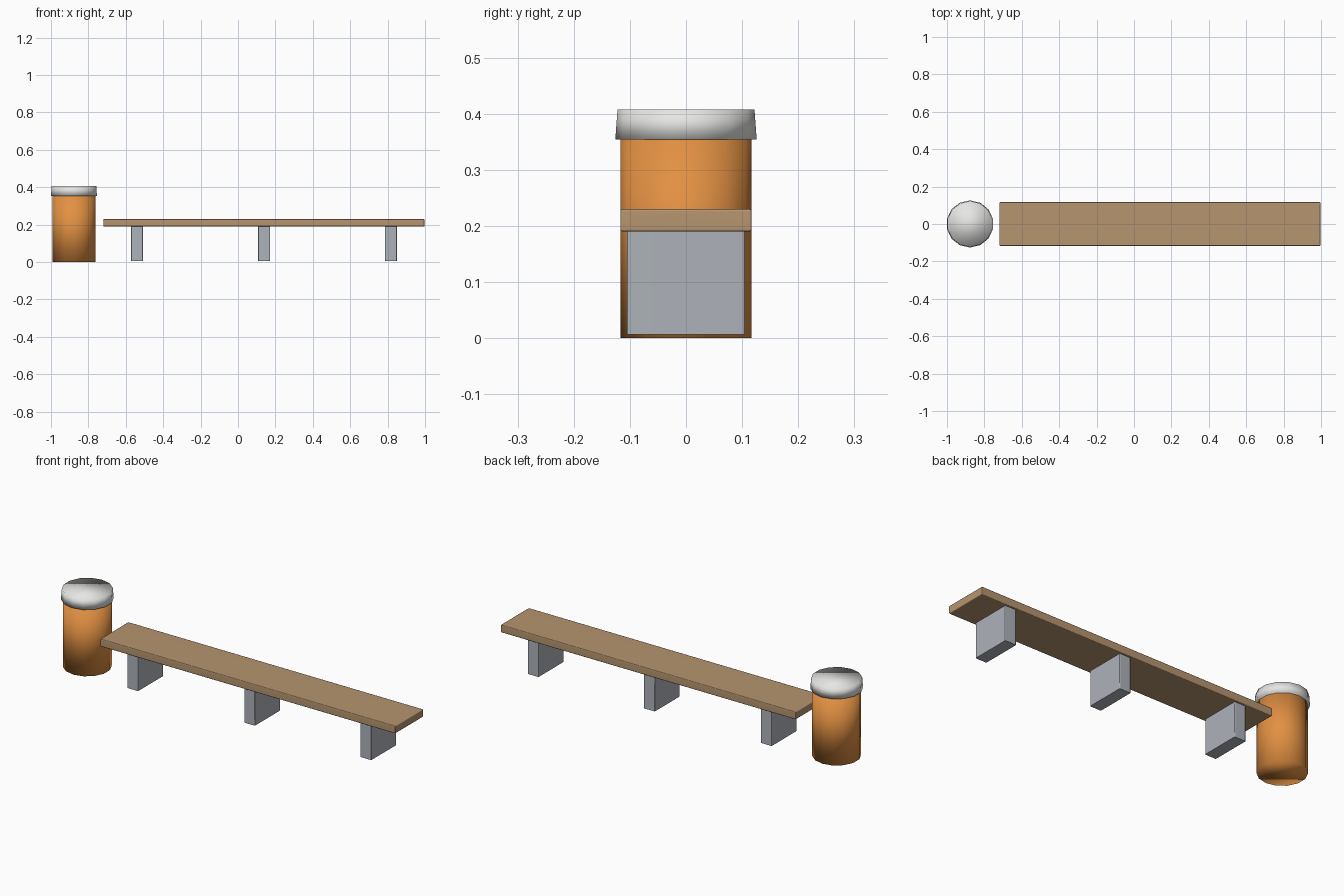
import bpy
import bmesh
import math

cube = bpy.data.objects.get("Cube")
if cube:
    bpy.data.objects.remove(cube, do_unlink=True)


def material(name, rgb):
    mat = bpy.data.materials.new(name)
    mat.use_nodes = True
    colour = (*rgb, 1.0)
    mat.diffuse_color = colour
    mat.node_tree.nodes["Principled BSDF"].inputs["Base Color"].default_value = colour
    return mat


wood = material("bench_wood", (0.47, 0.30, 0.16))
steel = material("grey_metal", (0.42, 0.45, 0.49))
orange = material("bin_orange", (0.76, 0.28, 0.055))
white = material("lid_white", (0.79, 0.79, 0.77))


def add_box(name, low, high, mat, vertical_only=False):
    """Box between two corners with slightly softened edges."""
    mesh = bpy.data.meshes.new(name)
    bm = bmesh.new()
    bmesh.ops.create_cube(bm, size=1)
    for v in bm.verts:
        v.co = [(a + b) / 2 + c * (b - a) for a, b, c in zip(low, high, v.co)]
    edges = bm.edges[:]
    if vertical_only:
        edges = [e for e in edges if abs(e.verts[0].co.z - e.verts[1].co.z) > 0.01]
    bmesh.ops.bevel(bm, geom=edges, offset=0.004, segments=2, profile=0.5, affect="EDGES")
    bm.to_mesh(mesh)
    bm.free()
    mesh.materials.append(mat)
    obj = bpy.data.objects.new(name, mesh)
    bpy.context.collection.objects.link(obj)
    mesh.shade_smooth()
    mesh.set_sharp_from_angle(angle=math.radians(50))
    # Keep the broad faces flat
    obj.modifiers.new("flat_faces", "WEIGHTED_NORMAL").keep_sharp = True
    return obj


def add_drum(name, x, z0, z1, r0, r1, mat, sides=14):
    """Low-sided closed drum, smooth all over, with corners facing front and back."""
    bpy.ops.mesh.primitive_cone_add(vertices=sides, radius1=r0, radius2=r1,
                                    depth=z1 - z0, location=(x, 0, (z0 + z1) / 2))
    obj = bpy.context.object
    obj.name = name
    obj.data.materials.append(mat)
    bpy.ops.object.shade_smooth()
    return obj


# Bench seat and its supports
add_box("bench_seat", (-0.72, -0.117, 0.19), (0.997, 0.117, 0.23), wood)
for label, x in (("right", -0.54), ("middle", 0.14), ("left", 0.817)):
    add_box(f"bench_support_{label}", (x - 0.032, -0.105, 0.007),
            (x + 0.032, 0.105, 0.19), steel, vertical_only=True)

# Litter bin beside the bench
add_drum("bin_body", -0.877, 0, 0.356, 0.117, 0.117, orange)
add_drum("bin_lid", -0.877, 0.354, 0.408, 0.126, 0.122, white)
